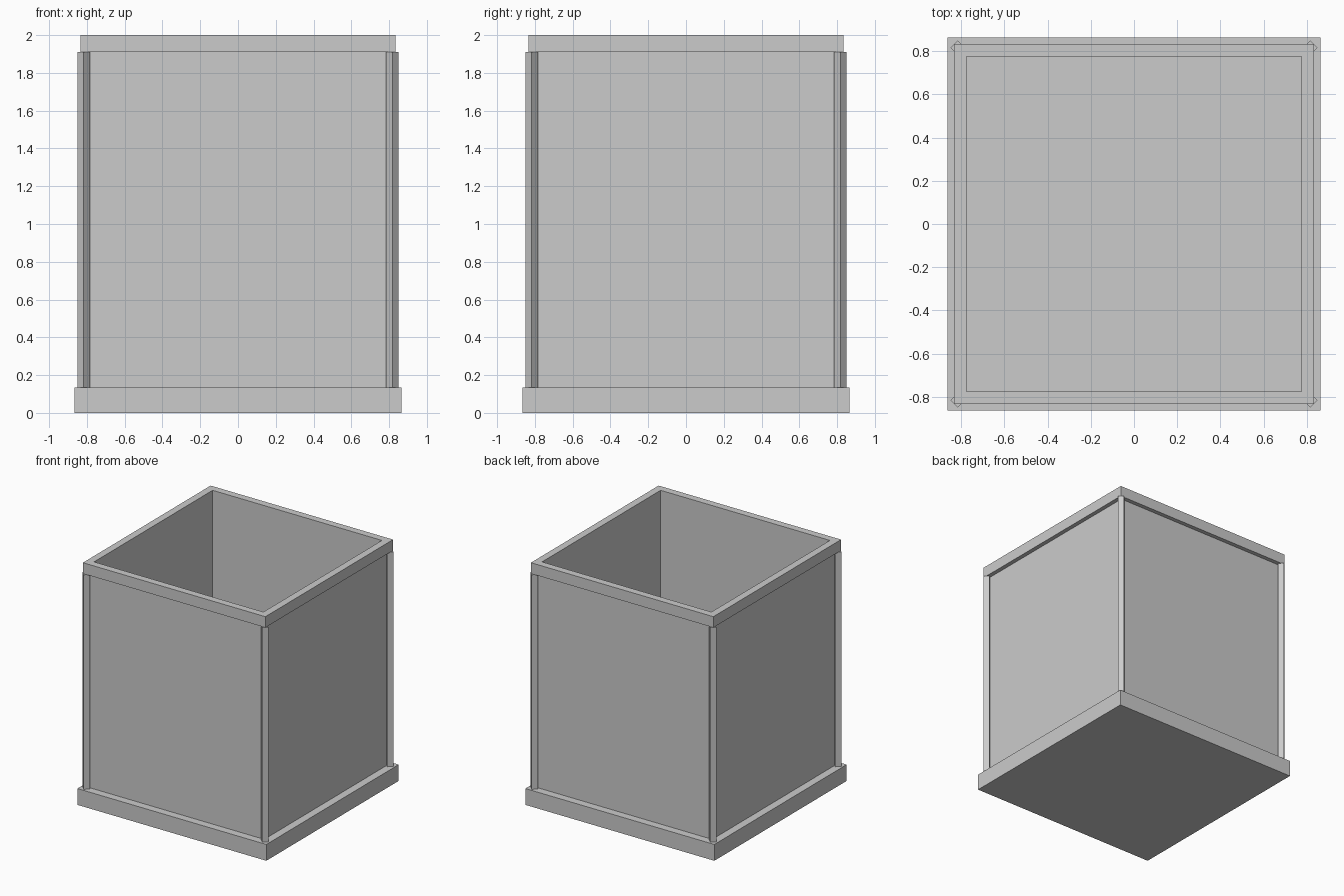
import bpy, bmesh, math

if "Cube" in bpy.data.objects:
    bpy.data.objects.remove(bpy.data.objects["Cube"])

BASE_TOP, RIM_BOTTOM, TOP = 0.135, 1.91, 2.0
INNER = 0.775


def finish(name, bm):
    bmesh.ops.recalc_face_normals(bm, faces=bm.faces)
    mesh = bpy.data.meshes.new(name)
    bm.to_mesh(mesh)
    bm.free()
    obj = bpy.data.objects.new(name, mesh)
    bpy.context.collection.objects.link(obj)
    return obj


def square(bm, r, z):
    return [bm.verts.new((x * r, y * r, z))
            for x, y in ((-1, -1), (1, -1), (1, 1), (-1, 1))]


def slab(name, r, z0, z1):
    bm = bmesh.new()
    a, b = square(bm, r, z0), square(bm, r, z1)
    bm.faces.new(a)
    bm.faces.new(b)
    for i in range(4):
        j = (i + 1) % 4
        bm.faces.new((a[i], a[j], b[j], b[i]))
    return finish(name, bm)


def frame(name, outer, inner, z0, z1):
    # Square tube: four loops joined all the way round
    bm = bmesh.new()
    loops = [square(bm, r, z) for r, z in
             ((outer, z0), (outer, z1), (inner, z1), (inner, z0))]
    for k in range(4):
        a, b = loops[k], loops[(k + 1) % 4]
        for i in range(4):
            j = (i + 1) % 4
            bm.faces.new((a[i], a[j], b[j], b[i]))
    return finish(name, bm)


# Base plinth, walls and top rim
slab("base", 0.865, 0, BASE_TOP)
frame("walls", 0.80, INNER, BASE_TOP, RIM_BOTTOM)
frame("top_rim", 0.835, INNER, RIM_BOTTOM, TOP)

# Corner posts, square bars turned 45 degrees
for sx, sy, label in ((-1, -1, "front_left"), (1, -1, "front_right"),
                      (1, 1, "back_right"), (-1, 1, "back_left")):
    post = slab("corner_post_" + label, 0.033 / math.sqrt(2), BASE_TOP, RIM_BOTTOM)
    post.location = (sx * 0.817, sy * 0.817, 0)
    post.rotation_euler.z = math.pi / 4
